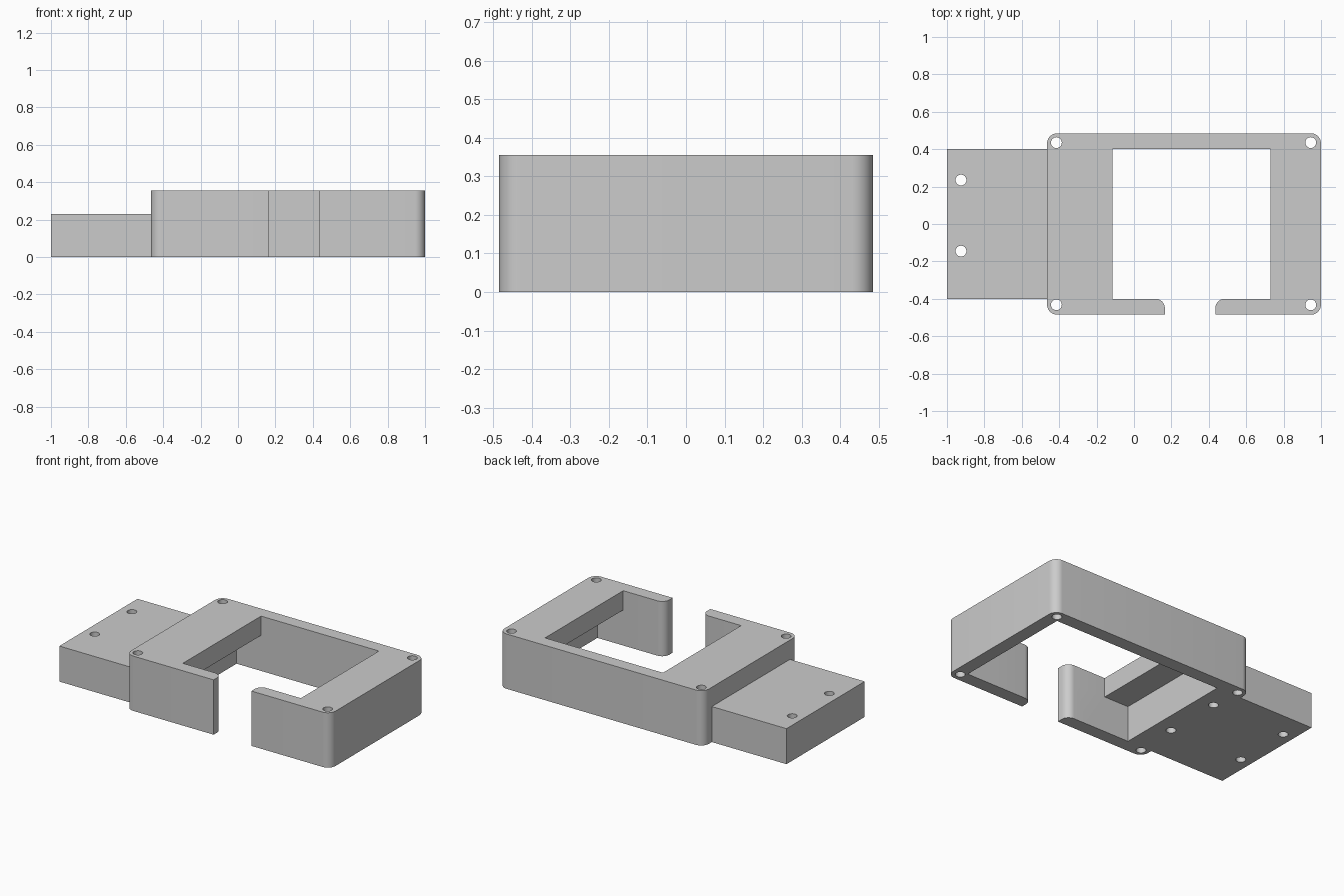
import bpy, bmesh, math

if "Cube" in bpy.data.objects:
    bpy.data.objects.remove(bpy.data.objects["Cube"])

grey = bpy.data.materials.new("light grey")
grey.diffuse_color = (0.6, 0.6, 0.6, 1)
grey.use_nodes = True
grey.node_tree.nodes["Principled BSDF"].inputs["Base Color"].default_value = grey.diffuse_color


def prism(name, outline, z0, z1):
    """Extrude a counter-clockwise outline from z0 to z1."""
    bm = bmesh.new()
    face = bm.faces.new([bm.verts.new((x, y, z0)) for x, y in outline])
    top = bmesh.ops.extrude_face_region(bm, geom=[face])
    verts = [g for g in top["geom"] if isinstance(g, bmesh.types.BMVert)]
    bmesh.ops.translate(bm, verts=verts, vec=(0, 0, z1 - z0))
    bmesh.ops.recalc_face_normals(bm, faces=bm.faces)
    mesh = bpy.data.meshes.new(name)
    bm.to_mesh(mesh)
    bm.free()
    obj = bpy.data.objects.new(name, mesh)
    bpy.context.collection.objects.link(obj)
    mesh.materials.append(grey)
    return obj


def arc(cx, cy, r, a0, a1, n=10):
    return [(cx + r * math.cos(math.radians(a0 + (a1 - a0) * i / n)),
             cy + r * math.sin(math.radians(a0 + (a1 - a0) * i / n)))
            for i in range(n + 1)]


def rect(x0, x1, y0, y1):
    return [(x0, y0), (x1, y0), (x1, y1), (x0, y1)]


def combine(target, tool, operation):
    """Apply a boolean and remove the tool."""
    mod = target.modifiers.new("boolean", 'BOOLEAN')
    mod.operation = operation
    mod.solver = 'EXACT'
    mod.object = tool
    bpy.context.view_layer.objects.active = target
    bpy.ops.object.modifier_apply(modifier=mod.name)
    bpy.data.objects.remove(tool)


HEIGHT, DECK = 0.355, 0.23
L, R, W, rad = -0.465, 1.0, 0.485, 0.055

# Rounded frame body
outline = (arc(R - rad, -W + rad, rad, -90, 0) + arc(R - rad, W - rad, rad, 0, 90)
           + arc(L + rad, W - rad, rad, 90, 180) + arc(L + rad, -W + rad, rad, 180, 270))
body = prism("mounting_frame", outline, 0, HEIGHT)

# Low mounting block on the left
combine(body, prism("mounting_block", rect(-1, -0.4, -0.4, 0.4), 0, DECK), 'UNION')

# Underside pocket, then the window through the top
combine(body, prism("pocket", rect(-0.29, 0.915, -0.4, 0.4), -0.1, DECK), 'DIFFERENCE')
combine(body, prism("window", rect(-0.115, 0.73, -0.4, 0.4), -0.1, 0.5), 'DIFFERENCE')

# Front gap with rounded inner arm tips
g0, g1, tip = 0.165, 0.435, 0.05
gap = ([(g0, -0.6), (g1, -0.6)] + arc(g1 + tip, -0.4 - tip, tip, 180, 90)
       + [(g1 + tip, -0.35), (g0 - tip, -0.35)] + arc(g0 - tip, -0.4 - tip, tip, 90, 0))
combine(body, prism("gap", gap, -0.1, 0.5), 'DIFFERENCE')

# Corner screw holes go right through, block holes stop at the deck
holes = [(x, y, 0.5) for x in (-0.415, 0.945) for y in (-0.432, 0.435)]
holes += [(-0.925, y, 0.5) for y in (-0.145, 0.235)]
holes += [(-0.4, y, DECK) for y in (-0.145, 0.235)]
for x, y, top in holes:
    combine(body, prism("hole", arc(x, y, 0.029, 0, 345, 23), -0.1, top), 'DIFFERENCE')

# Smooth the rounded corners, keep the edges sharp
bpy.ops.object.select_all(action='DESELECT')
body.select_set(True)
bpy.context.view_layer.objects.active = body
bpy.ops.object.shade_smooth_by_angle(angle=math.radians(30))
